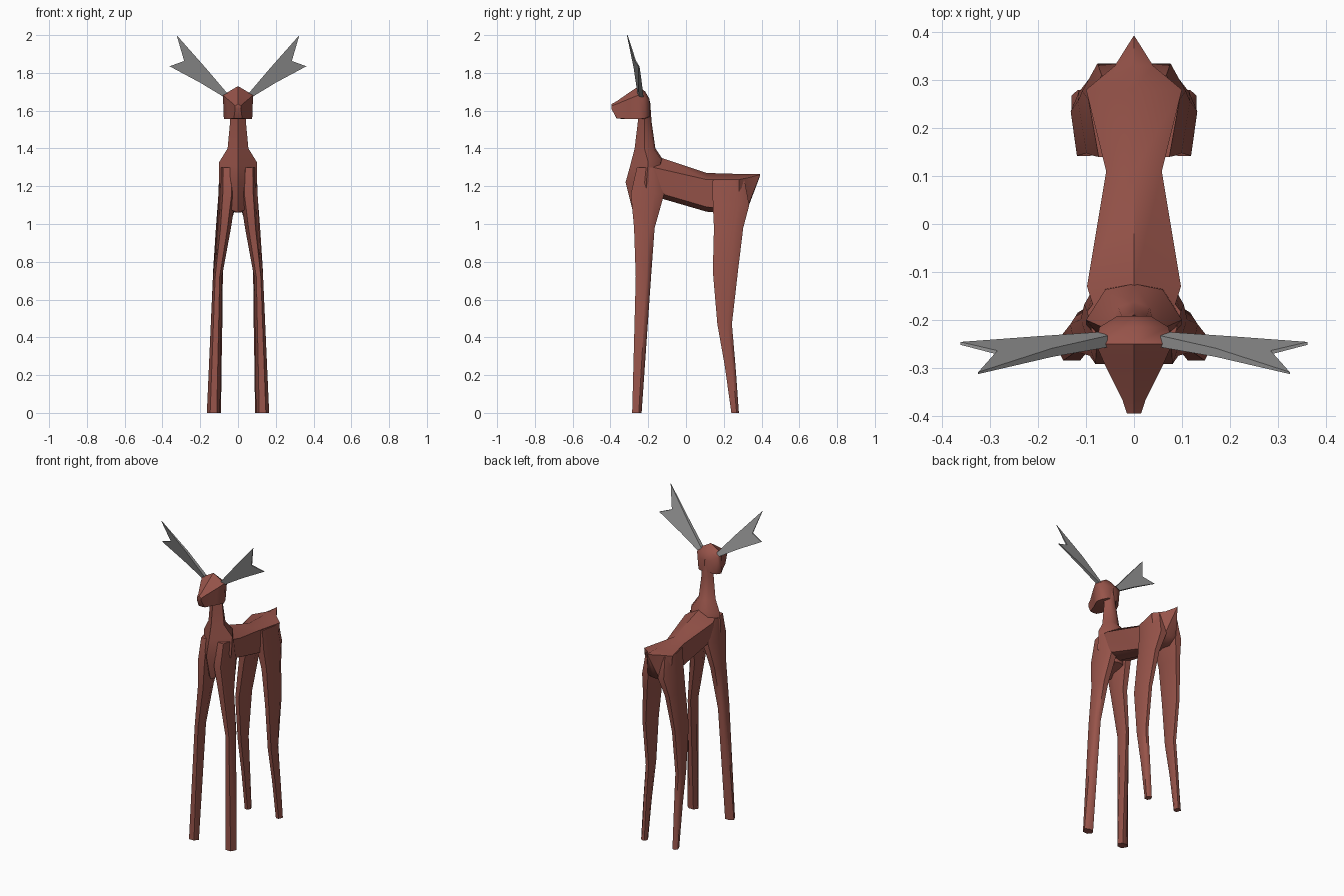
import bpy, bmesh, math

if "Cube" in bpy.data.objects:
    bpy.data.objects.remove(bpy.data.objects["Cube"])


def material(name, col):
    m = bpy.data.materials.new(name)
    m.diffuse_color = (*col, 1)
    m.use_nodes = True
    m.node_tree.nodes["Principled BSDF"].inputs["Base Color"].default_value = m.diffuse_color
    return m


HIDE = material("reddish brown hide", (0.31, 0.088, 0.068))
GREY = material("grey antler", (0.30, 0.30, 0.30))


def loft(name, rings, mat, mirror=False, angle=50):
    """Skin a list of equal-length point rings, capped at both ends."""
    bm = bmesh.new()
    vr = [[bm.verts.new(p) for p in r] for r in rings]
    n = len(vr[0])
    for a, b in zip(vr, vr[1:]):
        for i in range(n):
            j = (i + 1) % n
            bm.faces.new((a[i], a[j], b[j], b[i]))
    bm.faces.new(vr[0])
    bm.faces.new(vr[-1])
    bmesh.ops.remove_doubles(bm, verts=bm.verts, dist=0.0005)
    bmesh.ops.recalc_face_normals(bm, faces=bm.faces)
    me = bpy.data.meshes.new(name)
    bm.to_mesh(me)
    bm.free()
    me.materials.append(mat)
    ob = bpy.data.objects.new(name, me)
    bpy.context.collection.objects.link(ob)
    if mirror:
        ob.modifiers.new("mirror", 'MIRROR').use_mirror_merge = False
    bpy.ops.object.select_all(action='DESELECT')
    ob.select_set(True)
    bpy.context.view_layer.objects.active = ob
    bpy.ops.object.shade_smooth_by_angle(angle=math.radians(angle))
    return ob


def upright(z, x0, x1, y0, y1):
    """Horizontal six-sided ring filling a box."""
    cx, cy, rx, ry = (x0 + x1) / 2, (y0 + y1) / 2, (x1 - x0) / 2, (y1 - y0) / 2
    return [(cx + a * rx, cy + b * ry, z) for a, b in
            ((1, .4), (.35, 1), (-.5, 1), (-1, 0), (-.5, -1), (.5, -1))]


def keel(y, w, w2, zt, zu, zl, zb):
    """Vertical ring across the body with a ridge on top and below."""
    return [(0, y, zt), (w, y, zu), (w2, y, zl), (0, y, zb), (-w2, y, zl), (-w, y, zu)]


def neck_ring(zf, zb, w, y0, y1, yw):
    """Neck ring with ridges in front (height zf) and behind (height zb)."""
    zm = (zf + zb) / 2
    return [(0, y0, zf), (w, yw, zm), (w * .6, y1 - .012, zb), (0, y1, zb),
            (-w * .6, y1 - .012, zb), (-w, yw, zm)]


# trunk with pointed rump
loft("trunk", [
    keel(-.22, .07, .06, 1.36, 1.31, 1.18, 1.13),
    keel(-.13, .098, .075, 1.35, 1.29, 1.16, 1.135),
    keel(.11, .058, .05, 1.27, 1.235, 1.09, 1.065),
    keel(.28, .10, .085, 1.265, 1.235, 1.07, 1.06),
    keel(.33, .04, .04, 1.265, 1.245, 1.10, 1.09),
    keel(.392, .001, .001, 1.265, 1.262, 1.26, 1.255)], HIDE)

# neck and chest
loft("neck_and_chest", [
    neck_ring(1.62, 1.65, .04, -.25, -.19, -.22),
    neck_ring(1.54, 1.54, .042, -.255, -.182, -.22),
    neck_ring(1.40, 1.40, .055, -.272, -.162, -.22),
    neck_ring(1.31, 1.345, .10, -.295, -.125, -.20),
    neck_ring(1.22, 1.22, .10, -.32, -.12, -.21),
    neck_ring(1.06, 1.12, .075, -.28, -.13, -.21)], HIDE)

# head
loft("head", [
    keel(-.395, .015, .015, 1.635, 1.625, 1.61, 1.61),
    keel(-.367, .024, .022, 1.65, 1.635, 1.56, 1.558),
    keel(-.295, .06, .052, 1.70, 1.665, 1.555, 1.555),
    keel(-.25, .08, .075, 1.73, 1.683, 1.555, 1.555),
    keel(-.215, .072, .062, 1.70, 1.67, 1.56, 1.557),
    keel(-.192, .035, .03, 1.66, 1.645, 1.57, 1.565)], HIDE)

# legs
loft("front_leg", [
    upright(1.30, .02, .098, -.26, -.15),
    upright(1.16, .01, .104, -.292, -.115),
    upright(.98, .037, .111, -.275, -.166),
    upright(.72, .085, .133, -.266, -.185),
    upright(0, .095, .165, -.285, -.235)], HIDE, True)
loft("hind_leg", [
    upright(1.23, .01, .095, .14, .31),
    upright(1.10, .01, .108, .142, .335),
    upright(.98, .045, .117, .148, .303),
    upright(.75, .08, .132, .142, .275),
    upright(.47, .083, .13, .166, .243),
    upright(.25, .087, .13, .205, .262),
    upright(0, .09, .13, .24, .28)], HIDE, True)

# antlers: thin two-pronged blades, thick at the root and sharp at the tips
outline = [(.055, -.245, 1.69, .012), (.17, -.268, 1.825, .009), (.325, -.311, 2.0, .002),
           (.285, -.268, 1.863, .004), (.362, -.249, 1.835, .003),
           (.20, -.243, 1.748, .009), (.068, -.237, 1.668, .012)]
loft("antler", [[(x, y + s * t, z) for x, y, z, t in outline] for s in (-1, 1)],
     GREY, True, 40)
